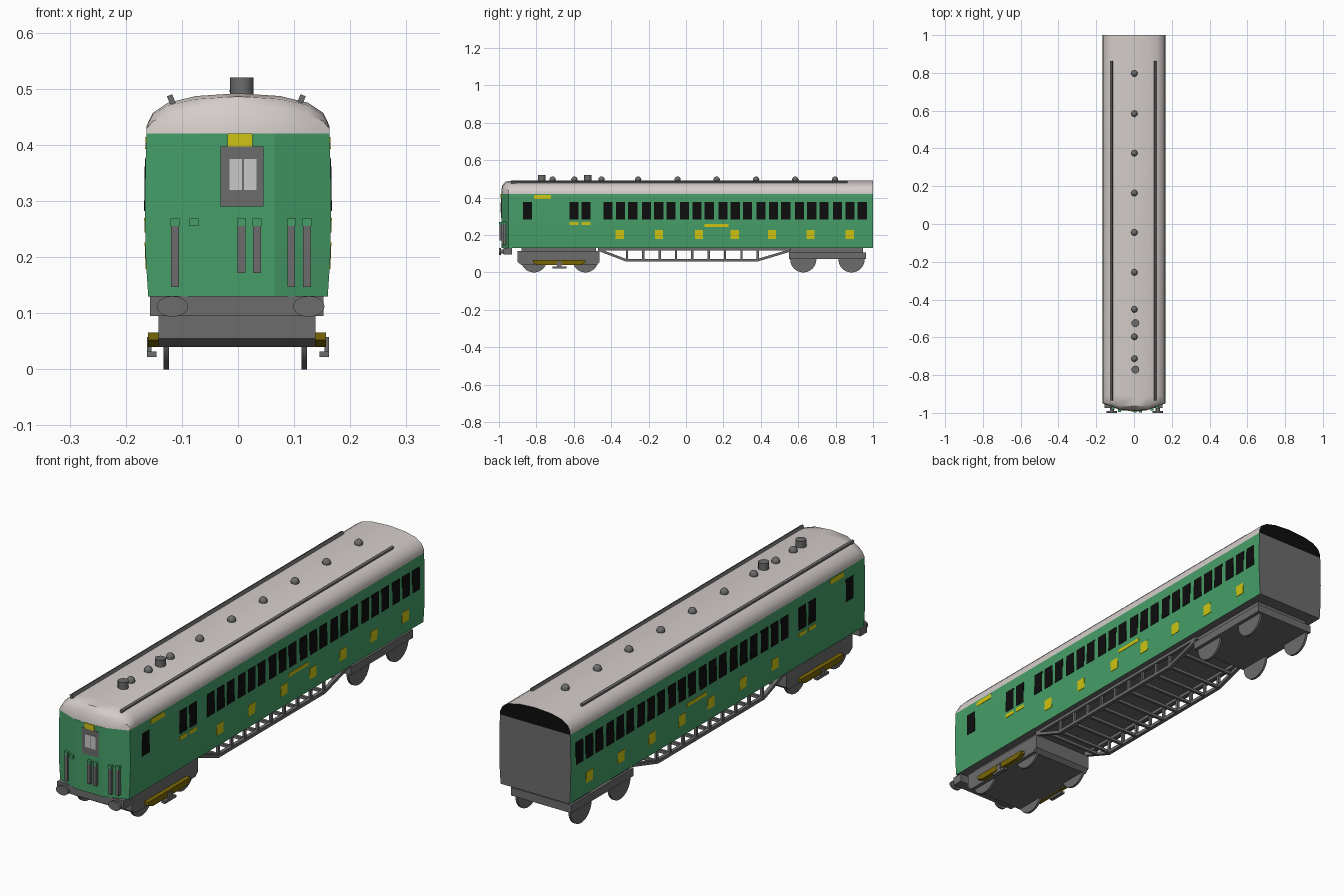
import bpy, bmesh, math
from mathutils import Matrix, Vector

if "Cube" in bpy.data.objects:
    bpy.data.objects.remove(bpy.data.objects["Cube"])


def material(name, rgb):
    m = bpy.data.materials.new(name)
    m.diffuse_color = (*rgb, 1)
    m.use_nodes = True
    m.node_tree.nodes["Principled BSDF"].inputs["Base Color"].default_value = m.diffuse_color
    return m


GREEN = material("coach green", (0.061, 0.345, 0.14))
ROOF = material("roof pale grey", (0.66, 0.61, 0.59))
GREY = material("underframe grey", (0.15, 0.15, 0.15))
BLACK = material("window black", (0.004, 0.004, 0.004))
YELLOW = material("panel yellow", (0.63, 0.56, 0.006))
MUSTARD = material("shoe beam mustard", (0.19, 0.13, 0.002))
GLASS = material("pale glass", (0.58, 0.58, 0.58))


def finish(name, bm, *mats):
    bmesh.ops.recalc_face_normals(bm, faces=bm.faces)
    me = bpy.data.meshes.new(name)
    bm.to_mesh(me)
    bm.free()
    for m in mats:
        me.materials.append(m)
    ob = bpy.data.objects.new(name, me)
    bpy.context.collection.objects.link(ob)
    return ob


def smooth(ob, angle=35):
    bpy.ops.object.select_all(action='DESELECT')
    ob.select_set(True)
    bpy.context.view_layer.objects.active = ob
    bpy.ops.object.shade_smooth_by_angle(angle=math.radians(angle))


def boxes(name, mat, items):
    """One object from (x0, x1, y0, y1, z0, z1) boxes."""
    bm = bmesh.new()
    for x0, x1, y0, y1, z0, z1 in items:
        mx = Matrix.Translation(((x0 + x1) / 2, (y0 + y1) / 2, (z0 + z1) / 2))
        mx = mx @ Matrix.Diagonal((x1 - x0, y1 - y0, z1 - z0, 1))
        bmesh.ops.create_cube(bm, size=1, matrix=mx)
    return finish(name, bm, mat)


def prism(name, mat, profile, spans):
    """Extrude a (y, z) side profile over each x span."""
    bm = bmesh.new()
    for x0, x1 in spans:
        a = [bm.verts.new((x0, y, z)) for y, z in profile]
        b = [bm.verts.new((x1, y, z)) for y, z in profile]
        bm.faces.new(a)
        bm.faces.new(b)
        for i in range(len(a)):
            j = (i + 1) % len(a)
            bm.faces.new((a[i], a[j], b[j], b[i]))
    return finish(name, bm, mat)


def cylinders(name, mat, places, r, depth, axis='Z', sides=24, r2=None, squash=1):
    bm = bmesh.new()
    rot = {'Z': Matrix(), 'X': Matrix.Rotation(math.pi / 2, 4, 'Y'),
           'Y': Matrix.Rotation(math.pi / 2, 4, 'X')}[axis]
    for p in places:
        mx = Matrix.Translation(p) @ Matrix.Diagonal((1, 1, squash, 1)) @ rot
        bmesh.ops.create_cone(bm, cap_ends=True, segments=sides, radius1=r,
                              radius2=r if r2 is None else r2, depth=depth, matrix=mx)
    ob = finish(name, bm, mat)
    if sides > 8:
        smooth(ob)
    return ob


# Front plan: flat centre with two swept-back facets
def front_y(x):
    t = max(0, (abs(x) - 0.065) / 0.098)
    return -0.987 + 0.037 * t


# Side wall profile (z, half width)
SIDE = [(0.13, 0.160), (0.20, 0.1645), (0.29, 0.166), (0.36, 0.165), (0.42, 0.163)]


def side_x(z):
    for (z0, w0), (z1, w1) in zip(SIDE, SIDE[1:]):
        if z <= z1:
            return w0 + (w1 - w0) * (z - z0) / (z1 - z0)
    return SIDE[-1][1]


# Body shell; the rear wall and floor are grey
bm = bmesh.new()
rings = []
for z, w in SIDE:
    plan = [(w, 1), (w, -0.95), (0.065, -0.987), (-0.065, -0.987), (-w, -0.95), (-w, 1)]
    rings.append([bm.verts.new((x, y, z)) for x, y in plan])
for a, b in zip(rings, rings[1:]):
    for i in range(6):
        j = (i + 1) % 6
        bm.faces.new((a[i], a[j], b[j], b[i]))
bm.faces.new(rings[0])
bm.faces.new(rings[-1])
bmesh.ops.recalc_face_normals(bm, faces=bm.faces)
for f in bm.faces:
    f.material_index = int(f.normal.y > 0.9 or f.normal.z < -0.9)
smooth(finish("body_shell", bm, GREEN, GREY), 15)

# Roof: arched section lofted along the coach, drooping at the front
half = [(0.163, 0.42), (0.163, 0.434), (0.152, 0.457), (0.125, 0.475), (0.075, 0.487)]
arch = half + [(0, 0.492)] + [(-x, z) for x, z in reversed(half)]
bm = bmesh.new()
stations = []
for rear, offset, s in [(1, 0, 1), (-0.91, 0, 1), (None, 0.022, 0.92), (None, 0.003, 0.6),
                        (None, -0.001, 0)]:
    stations.append([bm.verts.new((x, rear if rear else front_y(x) + offset,
                                   0.42 + (z - 0.42) * s)) for x, z in arch])
for a, b in zip(stations, stations[1:]):
    for i in range(len(a) - 1):
        bm.faces.new((a[i], a[i + 1], b[i + 1], b[i]))
cap = bm.faces.new(stations[0])
cap.material_index = 1
smooth(finish("roof", bm, ROOF, BLACK), 40)

# Roof rails, tilted with the arch
for side, x in ((-1, -0.119), (1, 0.113)):
    ob = boxes("roof_rail", GREY, [(-0.005, 0.005, -0.935, 0.863, -0.008, 0.008)])
    ob.location = (x, 0, 0.481)
    ob.rotation_euler.y = side * math.radians(22)

# Roof ventilators and two taller stacks
bm = bmesh.new()
for y in (0.797, 0.584, 0.375, 0.164, -0.045, -0.256, -0.452, -0.597, -0.713):
    bmesh.ops.create_uvsphere(bm, u_segments=12, v_segments=8, radius=0.017,
                              matrix=Matrix.Translation((0.002, y, 0.496)))
smooth(finish("roof_ventilators", bm, GREY), 60)
cylinders("roof_stacks", GREY, [(0.007, y, 0.502) for y in (-0.525, -0.771)], 0.021, 0.036, sides=12)


# Side plates: windows and yellow panels, mirrored on both sides
def side_plates(name, mat, spans, z0, z1):
    bm = bmesh.new()
    for s in (-1, 1):
        for y0, y1 in spans:
            lo, hi = side_x(z0), side_x(z1)
            v = [bm.verts.new((s * (x + d), y, z)) for d in (-0.003, 0.0015)
                 for x, y, z in ((lo, y0, z0), (lo, y1, z0), (hi, y1, z1), (hi, y0, z1))]
            bm.faces.new(v[:4])
            bm.faces.new(v[4:])
            for i in range(4):
                j = (i + 1) % 4
                bm.faces.new((v[i], v[j], v[4 + j], v[4 + i]))
    finish(name, bm, mat)


win = [-0.872, -0.624, -0.559]
win += [-0.441 + 0.2045 * g + 0.066 * i for g in range(7) for i in range(3)]
side_plates("side_windows", BLACK, [(y, y + 0.049) for y in win], 0.282, 0.376)
side_plates("yellow_squares", YELLOW,
            [(y, y + 0.044) for y in (-0.376, -0.166, 0.048, 0.239, 0.438, 0.643, 0.853)], 0.179, 0.226)
side_plates("yellow_cab_panel", YELLOW, [(-0.812, -0.721)], 0.393, 0.414)
side_plates("yellow_sills", YELLOW, [(-0.624, -0.575), (-0.559, -0.510)], 0.254, 0.270)
side_plates("yellow_centre_strip", YELLOW, [(0.098, 0.228)], 0.244, 0.259)

# Front end: gangway door, its panes, headboard
boxes("front_door", GREY, [(-0.031, 0.045, -0.990, -0.983, 0.29, 0.397)])
boxes("front_door_panes", GLASS, [(x, x + 0.0225, -0.992, -0.985, 0.32, 0.375) for x in (-0.015, 0.0105)])
boxes("front_headboard", YELLOW, [(-0.019, 0.026, -0.991, -0.983, 0.397, 0.42)])

# Front hoses hanging from green brackets
hoses = [(-0.112, 0.147), (0.006, 0.172), (0.034, 0.172), (0.095, 0.147), (0.123, 0.147)]
boxes("front_hoses", GREY, [(x - 0.007, x + 0.007, front_y(x) - 0.011, front_y(x) + 0.005, z, 0.256)
                            for x, z in hoses])
boxes("hose_brackets", GREEN, [(x - 0.008, x + 0.008, front_y(x) - 0.012, front_y(x) + 0.006, 0.255, 0.269)
                               for x in [h[0] for h in hoses] + [-0.078]])

# Buffer beam and oval buffers
boxes("buffer_beam", GREY, [(-0.157, 0.152, -0.975, -0.93, 0.095, 0.131)])
buf = (-0.117, 0.126)
cylinders("buffer_heads", GREY, [(x, -0.995, 0.112) for x in buf], 0.028, 0.010, 'Y', squash=0.66)
cylinders("buffer_shanks", GREY, [(x, -0.965, 0.112) for x in buf], 0.011, 0.06, 'Y', 16)

# Bogies
prism("front_bogie", GREY, [(-0.9, 0.115), (-0.9, 0.055), (-0.88, 0.04), (-0.48, 0.04),
                            (-0.462, 0.055), (-0.462, 0.115)], [(-0.142, 0.138)])
boxes("front_bogie_top", GREY, [(-0.13, 0.126, -0.88, -0.48, 0.11, 0.131)])
boxes("rear_bogie", GREY, [(-0.142, 0.138, 0.55, 0.962, 0.072, 0.106),
                           (-0.13, 0.126, 0.55, 0.945, 0.104, 0.131)])
cylinders("wheels", GREY, [(x, y, 0.07) for x in (-0.128, 0.118)
                           for y in (-0.813, -0.538, 0.627, 0.885)], 0.07, 0.010, 'X', 32)

# Collector shoe beams with shoes, outside the front bogie
prism("shoe_beam", MUSTARD, [(-0.818, 0.066), (-0.818, 0.052), (-0.79, 0.04), (-0.565, 0.04),
                             (-0.538, 0.052), (-0.538, 0.066)], [(-0.16, -0.142), (0.138, 0.157)])
boxes("collector_shoes", GREY, [b for s in (-1, 1) for b in (
    sorted((s * 0.154, s * 0.162)) + [-0.69, -0.665, 0.022, 0.058],
    sorted((s * 0.145, s * 0.162)) + [-0.715, -0.64, 0.022, 0.032])])

# Underframe truss: side rails, posts and cross bars
rail = [(-0.47, 0.122), (-0.322, 0.066), (0.384, 0.066), (0.552, 0.116)]
loop = [(y, z + 0.007) for y, z in rail] + [(y, z - 0.007) for y, z in reversed(rail)]
prism("truss_rails", GREY, loop, [(-0.14, -0.125), (0.122, 0.137)])
boxes("truss_top_rails", GREY, [(x, x + 0.015, -0.47, 0.56, 0.117, 0.131) for x in (-0.14, 0.122)])
posts = [-0.316 + 0.0875 * i for i in range(9)]
boxes("truss_posts", GREY, [(x - 0.005, x + 0.005, y - 0.006, y + 0.006, 0.062, 0.131)
                            for x in (-0.132, 0.129) for y in posts])
boxes("truss_cross_bars", GREY, [(-0.132, 0.129, y - 0.006, y + 0.006, z - 0.006, z + 0.006)
                                 for y, z in [(y, 0.066) for y in posts] + [(-0.396, 0.094), (0.468, 0.091)]])
